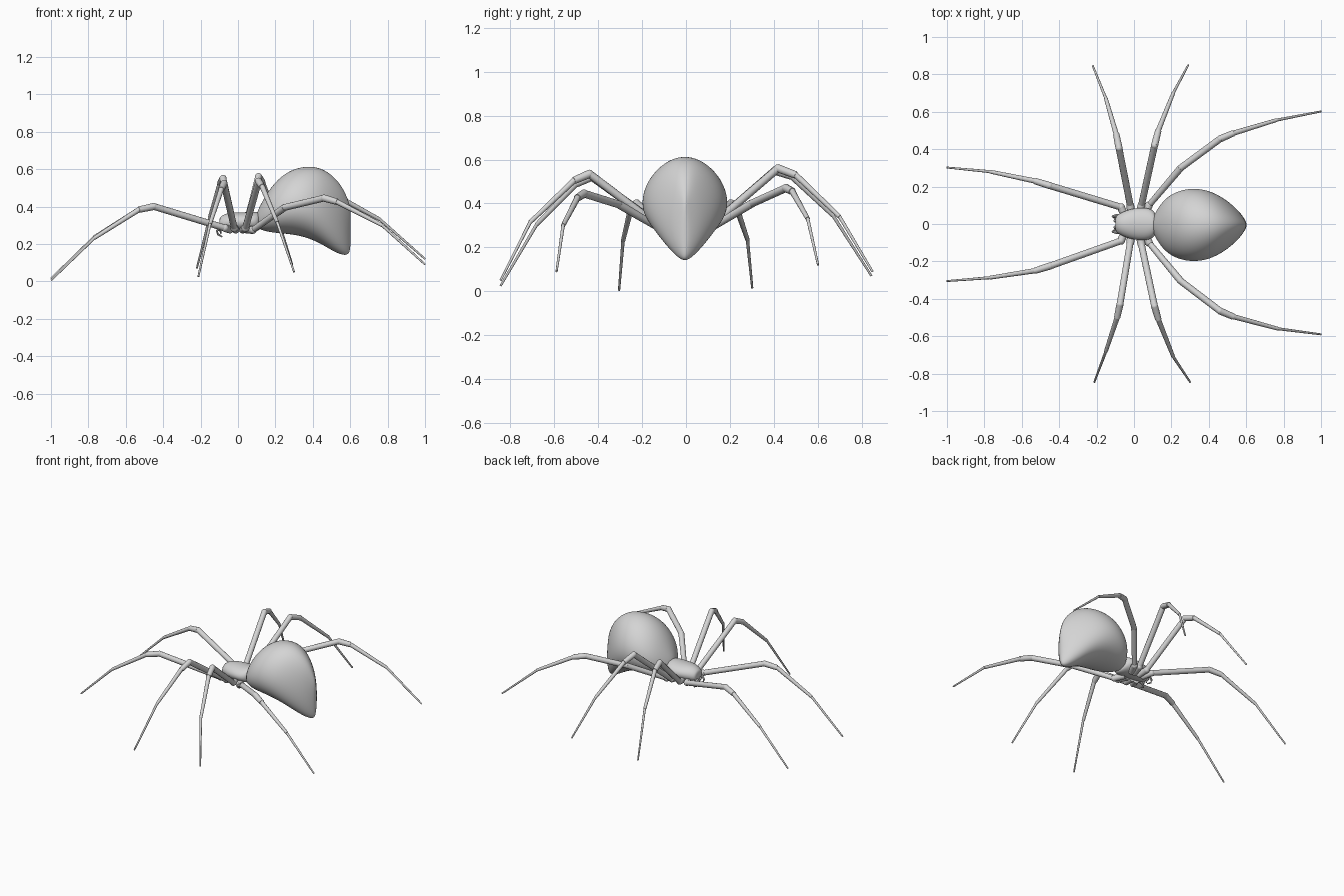
import bpy, bmesh, math
from mathutils import Vector

old = bpy.data.objects.get("Cube")
if old:
    bpy.data.objects.remove(old, do_unlink=True)

grey = bpy.data.materials.new("pale grey")
grey.use_nodes = True
grey.diffuse_color = (0.66, 0.66, 0.66, 1)
grey.node_tree.nodes["Principled BSDF"].inputs["Base Color"].default_value = (0.66, 0.66, 0.66, 1)


def finish(name, bm, angle=40):
    """Turn a bmesh into a smooth shaded object."""
    bmesh.ops.recalc_face_normals(bm, faces=bm.faces)
    mesh = bpy.data.meshes.new(name)
    bm.to_mesh(mesh)
    bm.free()
    mesh.materials.append(grey)
    obj = bpy.data.objects.new(name, mesh)
    bpy.context.collection.objects.link(obj)
    bpy.ops.object.select_all(action="DESELECT")
    bpy.context.view_layer.objects.active = obj
    obj.select_set(True)
    bpy.ops.object.shade_smooth_by_angle(angle=math.radians(angle))
    return obj


def skin(bm, rings):
    """Bridge rings of vertices and cap both ends."""
    n = len(rings[0])
    for a, b in zip(rings, rings[1:]):
        for i in range(n):
            j = (i + 1) % n
            bm.faces.new((a[i], a[j], b[j], b[i]))
    bm.faces.new(rings[0])
    bm.faces.new(rings[-1])


def loft(name, stations, pinch, shift=0, sides=20):
    """Body from upright oval sections: x, bottom z, top z, half width.
    Pinch narrows the top of each section and fills out its belly."""
    bm = bmesh.new()
    rings = []
    for x, low, high, width in stations:
        mid, half = (low + high) / 2, (high - low) / 2
        ring = []
        for i in range(sides):
            t = math.tau * i / sides
            y = width * math.cos(t) * (1 - pinch * math.sin(t))
            ring.append(bm.verts.new((x, y + shift, mid + half * math.sin(t))))
        rings.append(ring)
    skin(bm, rings)
    obj = finish(name, bm, 80)
    smooth = obj.modifiers.new("smooth", "SUBSURF")
    smooth.levels = smooth.render_levels = 2


def tube(bm, path, radii, sides=12):
    """Tapered round limb segment through the path."""
    pts = [Vector(p) for p in path]
    rings = []
    for i, p in enumerate(pts):
        d = (pts[min(i + 1, len(pts) - 1)] - pts[max(i - 1, 0)]).normalized()
        u = d.cross(Vector((0, 0, 1))).normalized()
        v = d.cross(u)
        rings.append([bm.verts.new(p + radii[i] * (u * math.cos(t) + v * math.sin(t)))
                      for t in (math.tau * k / sides for k in range(sides))])
    skin(bm, rings)


def ball(bm, centre, radius):
    made = bmesh.ops.create_uvsphere(bm, u_segments=12, v_segments=8, radius=radius)
    bmesh.ops.translate(bm, verts=made["verts"], vec=centre)


# Abdomen, drooping to a narrow ridge at the rear
loft("abdomen", [
    (0.10, 0.30, 0.36, 0.03), (0.11, 0.28, 0.39, 0.06), (0.15, 0.265, 0.465, 0.125),
    (0.20, 0.257, 0.535, 0.167), (0.26, 0.252, 0.585, 0.190), (0.32, 0.243, 0.61, 0.197),
    (0.38, 0.227, 0.618, 0.190), (0.44, 0.200, 0.61, 0.168), (0.50, 0.163, 0.575, 0.13),
    (0.55, 0.140, 0.52, 0.086), (0.58, 0.137, 0.46, 0.050), (0.598, 0.152, 0.41, 0.02),
    (0.602, 0.20, 0.36, 0.006)], 0.12, -0.005)

# Head and chest in one shield, narrow in front and square behind
loft("thorax", [
    (-0.10, 0.28, 0.335, 0.033), (-0.092, 0.27, 0.348, 0.048), (-0.06, 0.265, 0.366, 0.066),
    (-0.01, 0.265, 0.37, 0.084), (0.05, 0.265, 0.37, 0.09), (0.09, 0.265, 0.372, 0.082),
    (0.11, 0.27, 0.37, 0.066), (0.12, 0.28, 0.36, 0.04)], 0)

# Legs: hip, (bend), knee, end of knee, ankle, tip
legs = {
    "left_leg_1": [(-.07, .09, .285), (-.45, .205, .40), (-.53, .23, .383), (-.77, .28, .235), (-1, .302, .015)],
    "left_leg_2": [(-.02, .10, .285), (-.08, .405, .55), (-.095, .48, .525), (-.15, .67, .345), (-.22, .845, .07)],
    "left_leg_3": [(.04, .10, .285), (.11, .42, .56), (.13, .50, .53), (.21, .70, .34), (.29, .85, .09)],
    "left_leg_4": [(.08, .10, .28), (.25, .30, .40), (.46, .455, .47), (.53, .485, .455), (.76, .555, .33), (1, .602, .12)],
    "right_leg_1": [(-.07, -.09, .285), (-.45, -.225, .40), (-.53, -.25, .383), (-.77, -.287, .23), (-1, -.305, .005)],
    "right_leg_2": [(-.02, -.10, .285), (-.075, -.43, .522), (-.09, -.50, .49), (-.15, -.68, .305), (-.212, -.845, .025)],
    "right_leg_3": [(.04, -.11, .285), (.11, -.44, .535), (.13, -.51, .505), (.21, -.71, .315), (.30, -.845, .05)],
    "right_leg_4": [(.08, -.10, .275), (.25, -.305, .395), (.46, -.465, .445), (.53, -.495, .425), (.77, -.56, .30), (1, -.59, .09)],
}
# radius at the start and end of each segment, from the tip back to the hip
taper = [(.008, .005), (.014, .010), (.019, .017), (.018, .018), (.016, .019)]
for name, path in legs.items():
    pts = [Vector(p) for p in path]
    bm = bmesh.new()
    # short hip joint reaching under the chest
    hip = pts[0]
    tube(bm, [(hip.x * 0.6, hip.y * 0.3, 0.275), hip], [0.02, 0.021])
    ball(bm, hip, 0.021)
    # separate segments, each stepping down to the next
    for a, b, (start, end) in zip(pts[-2::-1], pts[:0:-1], taper):
        tube(bm, [a, b], [start, end])
        if a != hip:
            ball(bm, a, start)
    finish(name, bm)

# Mouthparts: curled feelers and fangs on each side
for side, label in ((1, "left"), (-1, "right")):
    bm = bmesh.new()
    tube(bm, [(-.06, side * .045, .285), (-.095, side * .045, .285), (-.113, side * .04, .27),
              (-.108, side * .036, .252), (-.085, side * .032, .238)],
         [.009, .008, .007, .006, .004], 8)
    finish(label + "_feeler", bm)
    bm = bmesh.new()
    tube(bm, [(-.075, side * .018, .30), (-.098, side * .018, .28), (-.09, side * .014, .255)],
         [.014, .012, .005], 8)
    finish(label + "_fang", bm)
